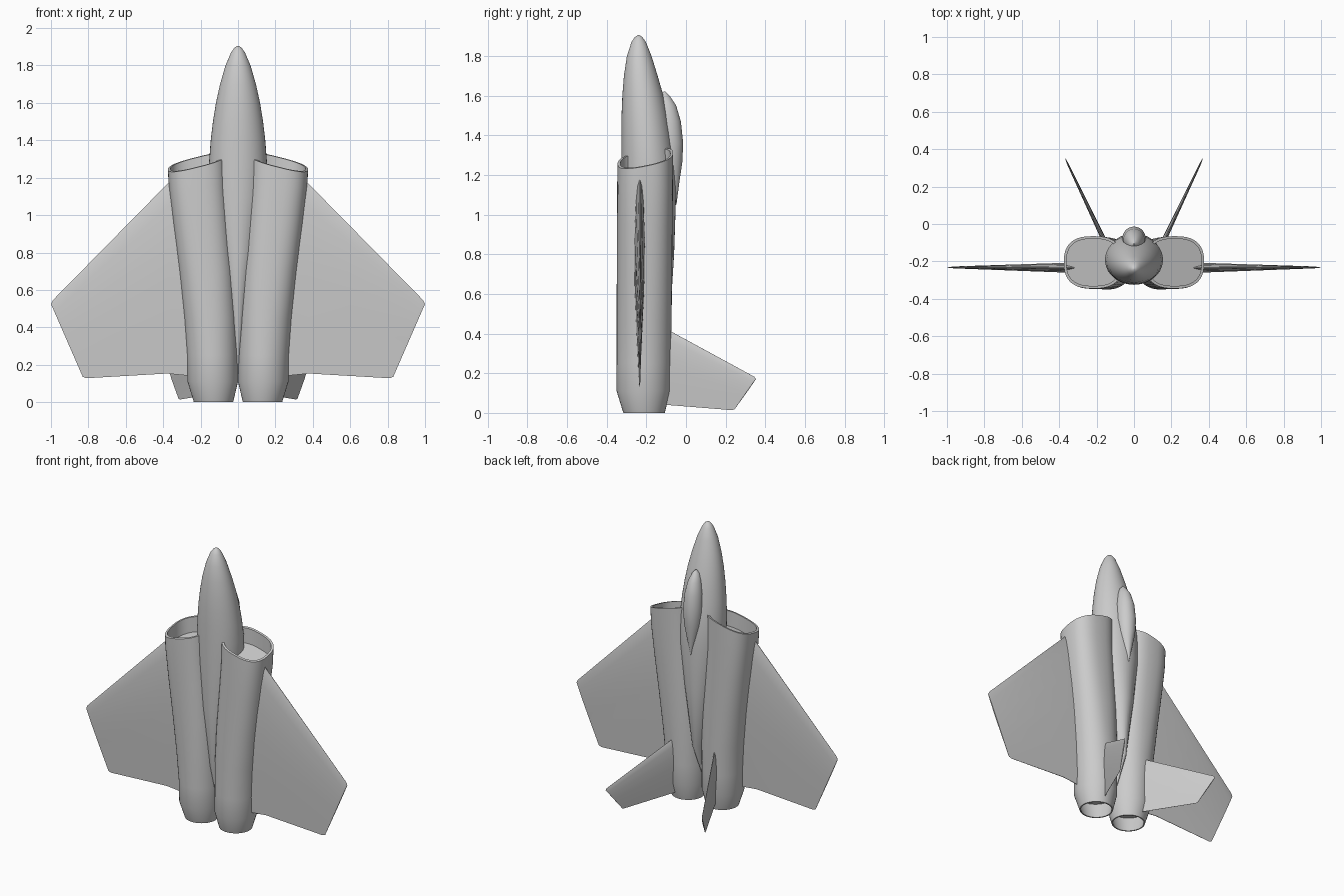
import bpy, bmesh
from math import cos, sin, pi, copysign
from mathutils import Vector


def loft(name, rings, mirror=False, angle=35):
    """Skin a list of equal-length point rings, capping both ends."""
    bm = bmesh.new()
    vr = [[bm.verts.new(p) for p in ring] for ring in rings]
    n = len(vr[0])
    for a, b in zip(vr, vr[1:]):
        for i in range(n):
            j = (i + 1) % n
            bm.faces.new((a[i], a[j], b[j], b[i]))
    bm.faces.new(vr[0])
    bm.faces.new(vr[-1][::-1])
    bmesh.ops.recalc_face_normals(bm, faces=bm.faces)
    me = bpy.data.meshes.new(name)
    bm.to_mesh(me)
    bm.free()
    ob = bpy.data.objects.new(name, me)
    bpy.context.collection.objects.link(ob)
    bpy.ops.object.select_all(action='DESELECT')
    ob.select_set(True)
    bpy.context.view_layer.objects.active = ob
    bpy.ops.object.shade_smooth_by_angle(angle=angle * pi / 180)
    if mirror:
        mod = ob.modifiers.new("mirror", 'MIRROR')
        mod.use_mirror_merge = False
    return ob


def oval(z, x0, x1, y0, y1, n=2.0, tilt=False, seg=40):
    """Superellipse cross-section; tilt gives the raked intake plane."""
    pts = []
    for i in range(seg):
        a = 2 * pi * i / seg
        c, s = cos(a), sin(a)
        x = (x0 + x1) / 2 + (x1 - x0) / 2 * copysign(abs(c) ** (2 / n), c)
        y = (y0 + y1) / 2 + (y1 - y0) / 2 * copysign(abs(s) ** (2 / n), s)
        dz = 0.25 * (0.375 - x) + 0.2 * (y + 0.25) if tilt else 0
        pts.append((x, y, z + dz))
    return pts


def body(name, table):
    return loft(name, [oval(z, -w, w, y0, y1) for z, w, y0, y1 in table])


FOIL = [(0, 0.06), (0.03, 0.4), (0.12, 0.75), (0.3, 1), (0.5, 0.9), (0.75, 0.5), (1, 0.06)]


def foil(lead, trail, half, normal):
    """Thin airfoil section between a leading and a trailing point."""
    a, b, n = Vector(lead), Vector(trail), Vector(normal).normalized()
    top = [a.lerp(b, t) + n * half * h for t, h in FOIL]
    low = [a.lerp(b, t) - n * half * h for t, h in FOIL]
    return top + low[::-1]


# Fuselage with pointed nose, tapering between the engines
body("fuselage", [
    (1.905, 0.004, -0.243, -0.235), (1.895, 0.019, -0.258, -0.22),
    (1.87, 0.037, -0.275, -0.202), (1.80, 0.067, -0.298, -0.174),
    (1.70, 0.096, -0.313, -0.143), (1.60, 0.118, -0.321, -0.114),
    (1.50, 0.134, -0.325, -0.092), (1.40, 0.146, -0.325, -0.075),
    (1.28, 0.155, -0.325, -0.058), (1.10, 0.15, -0.322, -0.05),
    (0.80, 0.11, -0.318, -0.06), (0.40, 0.04, -0.29, -0.085),
    (0.15, 0.005, -0.23, -0.19)])

# Teardrop canopy
body("canopy", [
    (1.62, 0.003, -0.112, -0.104), (1.60, 0.021, -0.135, -0.083),
    (1.55, 0.041, -0.145, -0.05), (1.47, 0.057, -0.15, -0.026),
    (1.36, 0.063, -0.145, -0.014), (1.26, 0.055, -0.135, -0.019),
    (1.16, 0.033, -0.11, -0.034), (1.05, 0.003, -0.07, -0.048)])

# Engine nacelles: intake cavity, raked lip, barrel, nozzle and its cavity
loft("engine_nacelle", [
    oval(1.13, 0.074, 0.361, -0.331, -0.079, 2.6, True),
    oval(1.235, 0.074, 0.361, -0.331, -0.079, 2.6, True),
    oval(1.235, 0.06, 0.375, -0.345, -0.065, 2.6, True),
    oval(1.15, 0.058, 0.37, -0.347, -0.066, 2.6),
    oval(0.95, 0.042, 0.348, -0.348, -0.068, 2.5),
    oval(0.70, 0.02, 0.317, -0.349, -0.07, 2.35),
    oval(0.45, 0.005, 0.29, -0.35, -0.073, 2.15),
    oval(0.25, 0.001, 0.274, -0.35, -0.076),
    oval(0.11, 0.0, 0.27, -0.35, -0.079),
    oval(0.0, 0.026, 0.236, -0.316, -0.107),
    oval(0.0, 0.034, 0.228, -0.308, -0.115),
    oval(0.11, 0.012, 0.258, -0.338, -0.091)], mirror=True, angle=25)

# Main wings with raked tips
up = (0, 1, 0)
loft("wing", [
    foil((0.25, -0.235, 1.10), (0.25, -0.235, 0.14), 0.027, up),
    foil((0.365, -0.233, 1.18), (0.38, -0.235, 0.153), 0.026, up),
    foil((0.99, -0.232, 0.545), (0.81, -0.232, 0.128), 0.006, up),
    foil((1.0, -0.232, 0.525), (0.83, -0.232, 0.135), 0.004, up)], mirror=True)


# Canted tail fins
def fin_point(y, z):
    return (0.17 + (y + 0.065) * 0.476, y, z)


side = (1, -0.476, 0)
loft("tail_fin", [
    foil(fin_point(-0.13, 0.44), fin_point(-0.13, 0.043), 0.014, side),
    foil(fin_point(0.345, 0.182), fin_point(0.23, 0.014), 0.005, side),
    foil(fin_point(0.352, 0.170), fin_point(0.245, 0.018), 0.003, side)], mirror=True)
